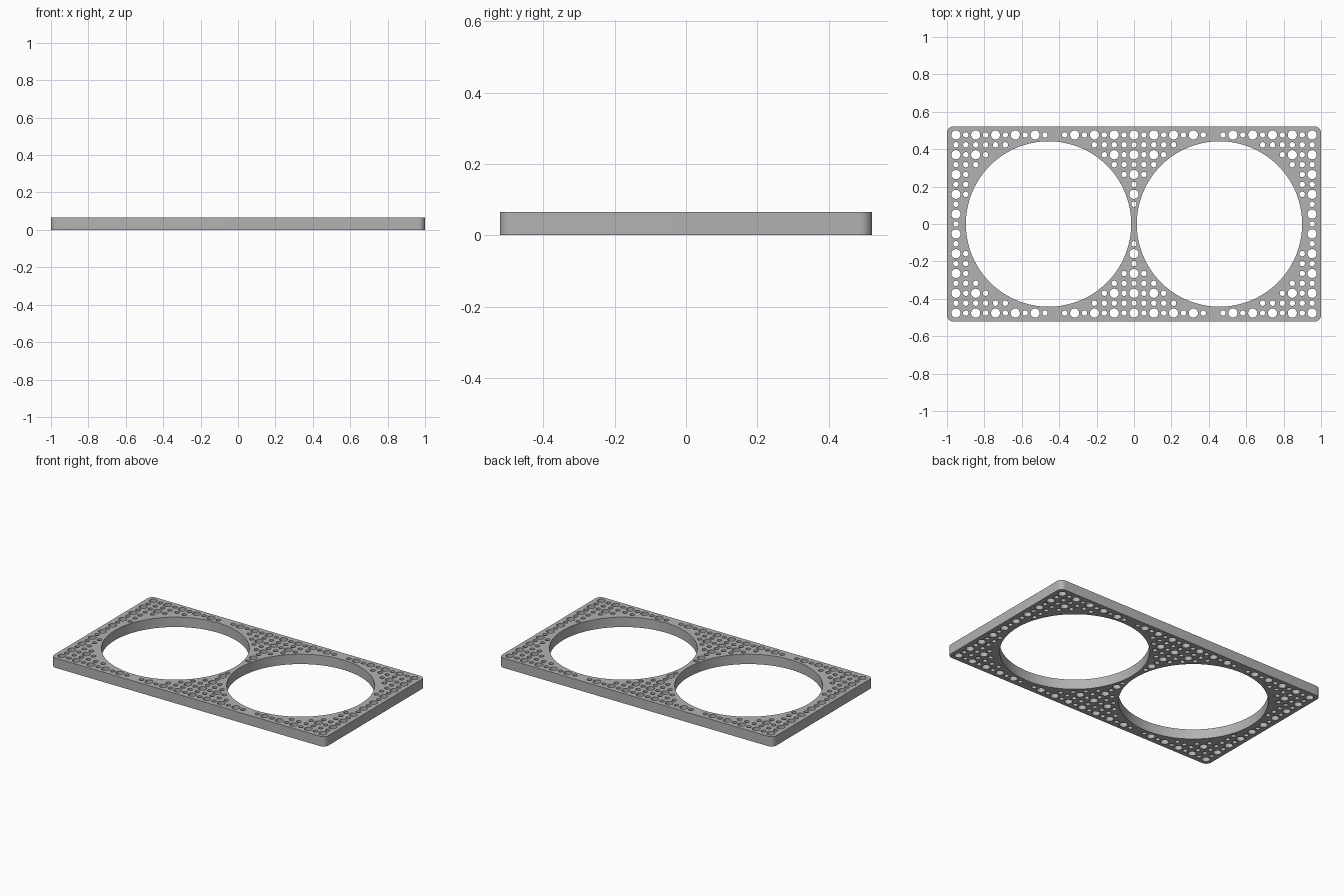
import bpy
import bmesh
from math import cos, sin, pi, hypot

HALF_X, HALF_Y, HEIGHT = 1.0, 0.522, 0.065
CORNER = 0.035
RING_X, RING_R = 0.457, 0.442
PITCH = 0.0529
BIG_R, SMALL_R = 0.0245, 0.0145
MARGIN = 0.012

cube = bpy.data.objects.get("Cube")
if cube:
    bpy.data.objects.remove(cube, do_unlink=True)


def arc(cx, cy, r, start, sweep, steps):
    return [(cx + r * cos(start + sweep * k / steps),
             cy + r * sin(start + sweep * k / steps)) for k in range(steps)]


def circle(cx, cy, r, steps):
    return arc(cx, cy, r, 0, 2 * pi, steps)


# Rounded rectangular outline
outline = []
for n, (sx, sy) in enumerate([(1, 1), (-1, 1), (-1, -1), (1, -1)]):
    cx, cy = sx * (HALF_X - CORNER), sy * (HALF_Y - CORNER)
    outline += arc(cx, cy, CORNER, n * pi / 2, pi / 2, 8)
    outline.append((cx + CORNER * cos((n + 1) * pi / 2),
                    cy + CORNER * sin((n + 1) * pi / 2)))

# Two large openings
loops = [outline] + [circle(s * RING_X, 0, RING_R, 128) for s in (-1, 1)]

# Grid of big and small perforations wherever they clear the openings
for i in range(-18, 19):
    for j in range(-9, 10):
        x, y = i * PITCH, j * PITCH
        big = i % 2 == 0 and j % 2 == 1
        r = BIG_R if big else SMALL_R
        if hypot(abs(x) - RING_X, y) - RING_R - r > MARGIN:
            loops.append(circle(x, y, r, 24 if big else 20))

# Fill the flat pattern and extrude it into a plate
bm = bmesh.new()
for pts in loops:
    verts = [bm.verts.new((x, y, 0)) for x, y in pts]
    for a, b in zip(verts, verts[1:] + verts[:1]):
        bm.edges.new((a, b))
bmesh.ops.triangle_fill(bm, edges=bm.edges[:], use_beauty=True, normal=(0, 0, 1))
top = bmesh.ops.extrude_face_region(bm, geom=bm.faces[:], use_keep_orig=True)["geom"]
bmesh.ops.translate(bm, vec=(0, 0, HEIGHT),
                    verts=[g for g in top if isinstance(g, bmesh.types.BMVert)])
bmesh.ops.recalc_face_normals(bm, faces=bm.faces[:])
mesh = bpy.data.meshes.new("perforated_plate")
bm.to_mesh(mesh)
bm.free()
plate = bpy.data.objects.new("perforated_plate", mesh)
bpy.context.collection.objects.link(plate)

# Plain grey material
grey = bpy.data.materials.new("grey")
grey.use_nodes = True
colour = (0.45, 0.45, 0.45, 1)
grey.diffuse_color = colour
grey.node_tree.nodes["Principled BSDF"].inputs["Base Color"].default_value = colour
mesh.materials.append(grey)

bpy.context.view_layer.objects.active = plate
plate.select_set(True)
bpy.ops.object.shade_smooth_by_angle()
